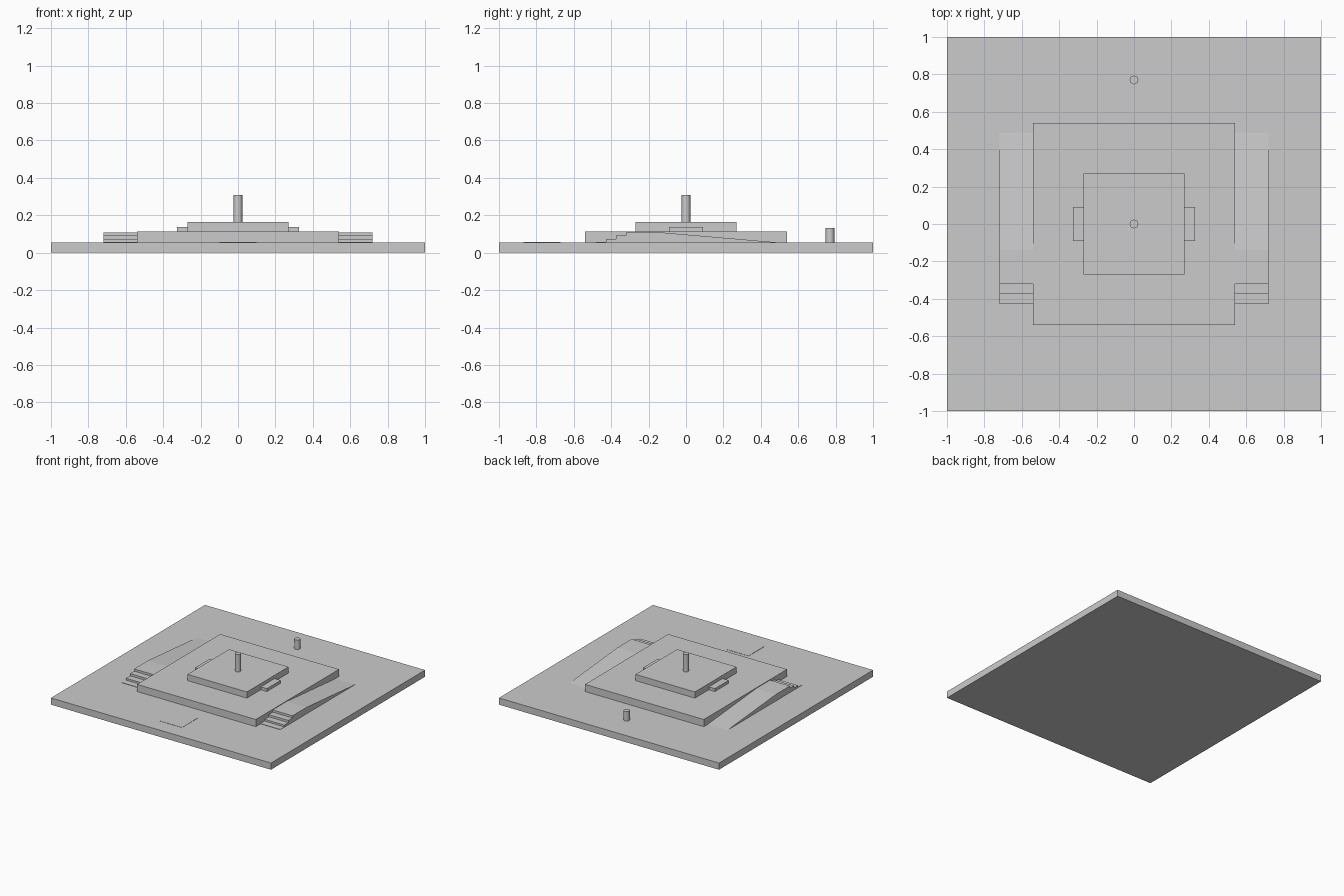
import bpy, bmesh
from mathutils import Matrix, Vector

cube = bpy.data.objects.get("Cube")
if cube:
    bpy.data.objects.remove(cube, do_unlink=True)

stone = bpy.data.materials.new("grey_stone")
stone.use_nodes = True
grey = (0.6, 0.6, 0.6, 1)
stone.diffuse_color = grey
stone.node_tree.nodes["Principled BSDF"].inputs["Base Color"].default_value = grey


def finish(name, bm):
    bmesh.ops.recalc_face_normals(bm, faces=bm.faces)
    mesh = bpy.data.meshes.new(name)
    bm.to_mesh(mesh)
    bm.free()
    mesh.materials.append(stone)
    obj = bpy.data.objects.new(name, mesh)
    bpy.context.collection.objects.link(obj)
    return obj


def box(name, x, y, z):
    """Box from (low, high) ranges."""
    bm = bmesh.new()
    centre = Vector([(a + b) / 2 for a, b in (x, y, z)])
    size = [b - a for a, b in (x, y, z)]
    bmesh.ops.create_cube(bm, size=1, matrix=Matrix.LocRotScale(centre, None, size))
    return finish(name, bm)


def post(name, y, low, high, radius=0.023):
    bm = bmesh.new()
    bmesh.ops.create_cone(bm, cap_ends=True, segments=24, radius1=radius, radius2=radius,
                          depth=high - low, matrix=Matrix.Translation((0, y, (low + high) / 2)))
    obj = finish(name, bm)
    bpy.ops.object.select_all(action="DESELECT")
    obj.select_set(True)
    bpy.context.view_layer.objects.active = obj
    bpy.ops.object.shade_smooth_by_angle()


def extrude_side(name, profile, x0, x1):
    """Extrude a (y, z) outline along x."""
    bm = bmesh.new()
    face = bm.faces.new([bm.verts.new((x0, y, z)) for y, z in profile])
    side = bmesh.ops.extrude_face_region(bm, geom=[face])["geom"]
    moved = [v for v in side if isinstance(v, bmesh.types.BMVert)]
    bmesh.ops.translate(bm, verts=moved, vec=(x1 - x0, 0, 0))
    return finish(name, bm)


GROUND, TERRACE, DAIS = 0.055, 0.114, 0.165

# Stacked square tiers
box("ground_slab", (-1, 1), (-1, 1), (0, GROUND))
box("terrace", (-0.54, 0.54), (-0.54, 0.54), (GROUND, TERRACE))
box("dais", (-0.27, 0.27), (-0.27, 0.27), (TERRACE, DAIS))

# Thin paving plate in front
box("front_plate", (-0.1, 0.1), (-0.87, -0.67), (GROUND, GROUND + 0.002))

# Posts
post("centre_post", 0, DAIS, 0.308)
post("rear_post", 0.77, GROUND, 0.132)

# Stair outline at the front, running into a ramp at the back
profile = [(0.49, GROUND - 0.01), (-0.48, GROUND - 0.01)]
treads = [0.058, 0.073, 0.091, 0.109]
for i, height in enumerate(treads):
    y = -0.48 + i * 0.053
    profile += [(y, profile[-1][1]), (y, height)] if i else [(y, height)]
profile += [(-0.14, treads[-1]), (0.49, GROUND)]

for side, s in (("left", 1), ("right", -1)):
    extrude_side(side + "_stair_and_ramp", profile, s * 0.54, s * 0.72)
    box(side + "_dais_step", sorted((s * 0.27, s * 0.325)), (-0.09, 0.09), (TERRACE, 0.138))
